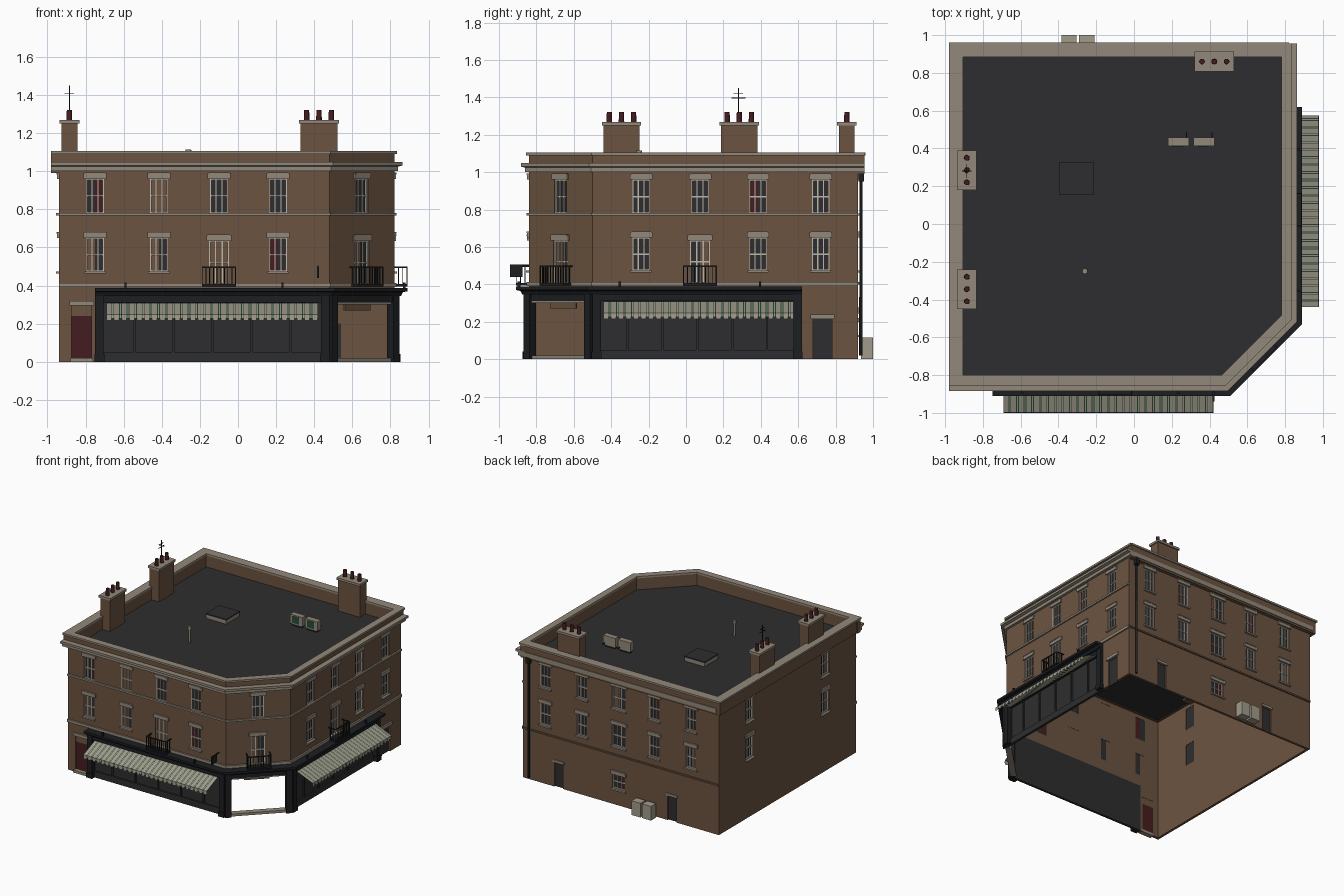
import bpy, bmesh, math
from mathutils import Matrix, Vector

if "Cube" in bpy.data.objects:
    bpy.data.objects.remove(bpy.data.objects["Cube"], do_unlink=True)

COLOURS = {
    "brick": (0.15, 0.088, 0.052), "stone": (0.29, 0.25, 0.195),
    "charcoal": (0.027, 0.027, 0.029), "black_paint": (0.012, 0.013, 0.015),
    "maroon": (0.06, 0.012, 0.014), "window_white": (0.52, 0.48, 0.41),
    "awning_cream": (0.36, 0.33, 0.26), "awning_green": (0.02, 0.07, 0.04),
}
MATS = {}
for key, rgb in COLOURS.items():
    m = bpy.data.materials.new(key)
    m.use_nodes = True
    m.diffuse_color = (*rgb, 1)
    m.node_tree.nodes["Principled BSDF"].inputs["Base Color"].default_value = (*rgb, 1)
    MATS[key] = m


def finish(name, bm, mats, matrix=Matrix()):
    mesh = bpy.data.meshes.new(name)
    bm.to_mesh(mesh)
    bm.free()
    for k in mats:
        mesh.materials.append(MATS[k])
    ob = bpy.data.objects.new(name, mesh)
    ob.matrix_world = matrix
    bpy.context.scene.collection.objects.link(ob)
    return ob


def build(name, matrix, items):
    """One object from boxes (u0, u1, y0, y1, z0, z1, colour); negative y is outward."""
    bm, mats = bmesh.new(), []
    for u0, u1, y0, y1, z0, z1, col in items:
        if col not in mats:
            mats.append(col)
        t = Matrix.Translation(((u0 + u1) / 2, (y0 + y1) / 2, (z0 + z1) / 2))
        s = Matrix.Diagonal((u1 - u0, y1 - y0, z1 - z0, 1))
        for v in bmesh.ops.create_cube(bm, size=1, matrix=t @ s)["verts"]:
            for f in v.link_faces:
                f.material_index = mats.index(col)
    return finish(name, bm, mats, matrix)


def tube(name, x, y, z0, z1, r, col, sides=12):
    bm = bmesh.new()
    bmesh.ops.create_cone(bm, cap_ends=True, segments=sides, radius1=r, radius2=r * 0.9,
                          depth=z1 - z0, matrix=Matrix.Translation((x, y, (z0 + z1) / 2)))
    ob = finish(name, bm, [col])
    bpy.context.view_layer.objects.active = ob
    ob.select_set(True)
    bpy.ops.object.shade_smooth_by_angle()
    ob.select_set(False)


def sweep(name, path, profile, col):
    """Mitred moulding: profile points are (distance outward, height)."""
    bm, rings = bmesh.new(), []
    pts = [Vector(p) for p in path]
    dirs = [(b - a).normalized() for a, b in zip(pts, pts[1:])]
    norms = [Vector((d.y, -d.x)) for d in dirs]
    for i, p in enumerate(pts):
        a, b = norms[max(i - 1, 0)], norms[min(i, len(norms) - 1)]
        n = (a + b) / (1 + a.dot(b))
        rings.append([bm.verts.new((p.x + n.x * o, p.y + n.y * o, z)) for o, z in profile])
    k = len(profile)
    for r, s in zip(rings, rings[1:]):
        for j in range(k):
            bm.faces.new((r[j], s[j], s[(j + 1) % k], r[(j + 1) % k]))
    bm.faces.new(rings[0])
    bm.faces.new(rings[-1])
    bmesh.ops.recalc_face_normals(bm, faces=bm.faces)
    return finish(name, bm, [col])


def rect(o0, o1, z0, z1):
    return [(o0, z0), (o1, z0), (o1, z1), (o0, z1)]


def wall(name, matrix, length, holes):
    """Thin brick wall with rectangular openings."""
    bm = bmesh.new()
    us = sorted({0, length, *[h[0] for h in holes], *[h[1] for h in holes]})
    zs = sorted({0, 1.0, *[h[2] for h in holes], *[h[3] for h in holes]})
    for a, b in zip(us, us[1:]):
        for c, d in zip(zs, zs[1:]):
            u, z = (a + b) / 2, (c + d) / 2
            if not any(h[0] < u < h[1] and h[2] < z < h[3] for h in holes):
                bm.faces.new([bm.verts.new((p, 0, q)) for p, q in ((a, c), (b, c), (b, d), (a, d))])
    bmesh.ops.remove_doubles(bm, verts=bm.verts, dist=1e-5)
    ob = finish(name, bm, ["brick"], matrix)
    mod = ob.modifiers.new("thickness", "SOLIDIFY")
    mod.thickness, mod.offset = 0.02, -1


def window(name, matrix, u, z0, z1, w, left, right, sill=True):
    a, b, zm, e, white = u - w / 2, u + w / 2, (z0 + z1) / 2, 0.007, "window_white"
    items = [(a, u, 0.014, 0.018, z0, z1, left), (u, b, 0.014, 0.018, z0, z1, right),
             (a, a + e, 0.004, 0.016, z0, z1, white), (b - e, b, 0.004, 0.016, z0, z1, white),
             (a, b, 0.004, 0.016, z0, z0 + e, white), (a, b, 0.004, 0.016, z1 - e, z1, white),
             (a, b, 0.006, 0.016, zm - 0.004, zm + 0.004, white),
             (a - 0.014, b + 0.014, -0.01, 0.005, z1, z1 + 0.03, "stone"),
             (a - 0.006, b + 0.006, -0.013, 0.005, z1 + 0.024, z1 + 0.032, "stone")]
    items += [(u + k * w / 6 - 0.003, u + k * w / 6 + 0.003, 0.007, 0.016, z0, z1, white) for k in (-1, 1)]
    if sill:
        items.append((a - 0.01, b + 0.01, -0.015, 0.005, z0 - 0.012, z0, "stone"))
    build(name, matrix, items)
    return (a, b, z0, z1)


def balcony(name, matrix, u):
    r, d, col = 0.09, 0.07, "black_paint"
    items = [(u - r, u + r, -d, 0, 0.395, 0.407, col), (u - r, u + r, -d, -d + 0.007, 0.493, 0.5, col)]
    for x in (u - r, u + r - 0.007):
        items.append((x, x + 0.007, -d, 0, 0.493, 0.5, col))
        items += [(x, x + 0.005, -d + k * 0.023, -d + k * 0.023 + 0.005, 0.4, 0.5, col) for k in range(3)]
    for k in range(10):
        x = u - r + k * (2 * r - 0.005) / 9
        items.append((x, x + 0.005, -d, -d + 0.005, 0.4, 0.5, col))
    build(name, matrix, items)


def shopfront(name, matrix, u0, u1):
    col, n = "black_paint", 6
    items = [(u0, u1, 0.012, 0.02, 0, 0.385, "charcoal"), (u0, u1, -0.02, 0.012, 0.31, 0.385, col),
             (u0, u1, 0.0, 0.012, 0, 0.05, "charcoal")]
    for a in (u0, u1 - 0.045):
        items += [(a, a + 0.045, -0.028, 0.012, 0, 0.385, col), (a - 0.004, a + 0.049, -0.034, 0, 0, 0.04, col)]
    for k in range(1, n):
        x = u0 + (u1 - u0) * k / n
        items.append((x - 0.006, x + 0.006, 0.002, 0.012, 0.05, 0.31, "charcoal"))
    for t in (0.13, 0.8):
        x = u0 + (u1 - u0) * t
        items.append((x - 0.006, x + 0.006, -0.06, -0.045, 0.385, 0.415, col))
    build(name, matrix, items)


def awning(name, matrix, u0, u1):
    """Sloping striped canvas with a hanging, scalloped valance."""
    bm, u, i = bmesh.new(), u0, 0
    steps = [0.026, 0.004, 0.006, 0.004]
    while u < u1 - 1e-4:
        b = min(u + steps[i % 4], u1)
        low = 0.216 if i % 4 == 0 else 0.226
        prof = [(-0.015, 0.308), (-0.158, 0.248), (-0.16, low)]
        for (y0, z0), (y1, z1) in zip(prof, prof[1:]):
            f = bm.faces.new([bm.verts.new(p) for p in ((u, y0, z0), (u, y1, z1), (b, y1, z1), (b, y0, z0))])
            f.material_index = i % 2
        u, i = b, i + 1
    bmesh.ops.remove_doubles(bm, verts=bm.verts, dist=1e-5)
    finish(name, bm, ["awning_cream", "awning_green"], matrix)


# Facade frames: u runs along the wall, y points inward
def frame(x, y, deg):
    return Matrix.Translation((x, y, 0)) @ Matrix.Rotation(math.radians(deg), 4, "Z")


FRONT, CORNER, RIGHT = frame(-0.94, -0.84, 0), frame(0.48, -0.84, 45), frame(0.82, -0.5, 90)
BACK, LEFT = frame(0.82, 0.92, 180), frame(-0.94, 0.92, 270)
D, M, B = "charcoal", "maroon", "brick"
UP, LOW, TALL = (0.78, 0.96), (0.475, 0.65), (0.405, 0.635)

# Windows: (position, upper curtains, lower curtains); the balcony column has a tall door window
facades = {
    "front": (FRONT, 1.42, 2, [(0.19, (D, M), (B, D)), (0.525, (B, B), (B, D)), (0.84, (D, D), (B, B)), (1.15, (D, D), (M, D))]),
    "corner": (CORNER, 0.481, 0, [(0.24, (D, D), (B, D))]),
    "right": (RIGHT, 1.42, 1, [(0.26, (D, D), (D, D)), (0.575, (D, D), (D, B)), (0.885, (M, D), (D, D)), (1.22, (D, D), (D, D))]),
    "back": (BACK, 1.76, -1, [(0.2, (D, D), (D, D)), (0.53, (D, D), (D, D)), (0.86, (B, D), (D, D)), (1.18, (D, M), (D, D)), (1.51, (D, D), (D, B))]),
    "left": (LEFT, 1.76, -1, [(0.395, (D, D), (D, D)), (1.365, (D, D), (D, D))]),
}
openings = {
    "front": [(0.19, 1.42, 0, 0.385), (0.065, 0.17, 0, 0.295)],
    "corner": [(0.03, 0.451, 0.0, 0.305)],
    "right": [(0, 1.12, 0, 0.385), (1.18, 1.28, 0, 0.215)],
    "back": [(0.28, 0.36, 0, 0.2), (1.3, 1.38, 0, 0.2)],
    "left": [],
}
for side, (mx, length, tall, cols) in facades.items():
    holes = openings[side]
    for i, (u, up, low) in enumerate(cols):
        street = side in ("front", "corner", "right")
        wide = 0.12 if side == "back" and i == 2 else 0.092
        holes.append(window(f"{side}_upper_window_{i}", mx, u, *UP, wide, *up, not street))
        z = TALL if i == tall else LOW
        holes.append(window(f"{side}_lower_window_{i}", mx, u, *z, 0.105 if i == tall else wide, *low, i != tall))
        if i == tall:
            balcony(f"{side}_balcony", mx, u)
    if side == "back":
        holes.append(window("back_ground_window", mx, 0.86, 0.13, 0.245, 0.11, D, M))
    wall(f"{side}_wall", mx, length, holes)

# Ground floor: shopfronts, awnings, doors and open corner entrance
shopfront("front_shopfront", FRONT, 0.19, 1.42)
shopfront("right_shopfront", RIGHT, 0, 1.12)
awning("front_awning", FRONT, 0.25, 1.36)
awning("right_awning", RIGHT, 0.06, 1.075)
build("front_door", FRONT, [(0.065, 0.17, 0.012, 0.018, 0.02, 0.24, M), (0.065, 0.17, 0.012, 0.018, 0.24, 0.295, B),
                            (0.055, 0.185, -0.012, 0.005, 0.295, 0.32, "stone"), (0.06, 0.18, -0.02, 0.02, 0, 0.02, "stone")])
build("right_door", RIGHT, [(1.18, 1.28, 0.012, 0.018, 0, 0.215, D), (1.165, 1.295, -0.012, 0.005, 0.215, 0.24, "stone")])
for i, u in enumerate((0.28, 1.3)):
    build(f"back_door_{i}", BACK, [(u, u + 0.08, 0.012, 0.018, 0, 0.2, D), (u - 0.01, u + 0.09, -0.008, 0.005, 0.2, 0.22, "stone")])
build("corner_entrance", CORNER, [
    (-0.01, 0.035, -0.03, 0.02, 0, 0.385, "black_paint"), (0.446, 0.491, -0.03, 0.02, 0, 0.385, "black_paint"),
    (0, 0.481, -0.02, 0.0, 0.31, 0.385, "black_paint"), (0.03, 0.451, -0.015, 0.02, 0.3, 0.31, "stone"),
    (0.03, 0.451, -0.012, 0.035, 0, 0.02, "stone"), (0.14, 0.33, 0.025, 0.035, 0.27, 0.305, B)])
build("hanging_sign", FRONT, [(1.355, 1.365, -0.1, -0.035, 0.44, 0.5, "black_paint"), (1.357, 1.363, -0.1, 0, 0.5, 0.506, "black_paint")])

# Mouldings along the street sides, then the rear sides
street = [(-0.94, -0.84), (0.48, -0.84), (0.82, -0.5), (0.82, 0.92)]
street_long = [(-0.98, -0.84), *street[1:3], (0.82, 0.955)]
rear = [(0.82, 0.92), (-0.94, 0.92), (-0.94, -0.84)]
sweep("shop_cornice", [(-0.75, -0.84), *street[1:3], (0.82, 0.62)],
      [(0, 0.345), (0.035, 0.345), (0.045, 0.365), (0.07, 0.37), (0.07, 0.388), (0, 0.388)], "black_paint")
sweep("first_floor_band", street, rect(-0.005, 0.012, 0.392, 0.414), "stone")
sweep("second_floor_band", street, rect(-0.005, 0.012, 0.768, 0.782), "stone")
sweep("rear_band", rear[:2], rect(-0.005, 0.01, 0.4, 0.412), "brick")
sweep("street_cornice", street_long, [(0, 1.0), (0.02, 1.0), (0.02, 1.024), (0.043, 1.03), (0.043, 1.048), (0, 1.048)], "stone")
sweep("street_parapet", street_long, rect(-0.035, 0, 0.99, 1.09), "brick")
sweep("street_coping", street_long, rect(-0.04, 0.015, 1.09, 1.105), "stone")
sweep("rear_cornice", rear[:2], rect(-0.01, 0.035, 1.005, 1.04), "stone")
sweep("rear_parapet", rear, rect(-0.03, 0.03, 0.99, 1.09), "brick")
sweep("rear_coping", rear, rect(-0.035, 0.04, 1.09, 1.105), "stone")

# Flat roof
bm = bmesh.new()
bm.faces.new([bm.verts.new((x, y, 0.995)) for x, y in [*street, (-0.94, 0.92)]])
finish("flat_roof", bm, ["charcoal"])

# Chimneys with three pots each
for i, (x, y, along_x) in enumerate([(-0.885, 0.285, False), (-0.885, -0.345, False), (0.425, 0.86, True)]):
    mx = frame(x, y, 0 if along_x else 90)
    build(f"chimney_{i}", mx, [(-0.097, 0.097, -0.042, 0.042, 0.98, 1.25, "brick"),
                               (-0.105, 0.105, -0.052, 0.052, 1.25, 1.268, "stone")])
    for k in (-1, 0, 1):
        p = mx @ Vector((k * 0.065, 0, 0))
        tube(f"chimney_pot_{i}_{k + 1}", p.x, p.y, 1.265, 1.322, 0.015, "maroon")

# Aerial, roof hatch, vent and cooling units
build("aerial", frame(-0.885, 0.28, 0), [(-0.003, 0.003, -0.003, 0.003, 1.27, 1.45, "black_paint")]
      + [(-0.002, 0.002, -h, h, z, z + 0.004, "black_paint") for h, z in ((0.025, 1.42), (0.037, 1.395))]
      + [(-0.025, 0.025, -0.002, 0.002, 1.405, 1.409, "black_paint")])
build("roof_hatch", frame(-0.305, 0.24, 0), [(-0.09, 0.09, -0.085, 0.085, 0.99, 1.025, "stone"),
                                             (-0.092, 0.092, -0.087, 0.087, 1.025, 1.035, "charcoal")])
tube("vent_pipe", -0.26, -0.25, 0.99, 1.1, 0.009, "stone")
tube("vent_cap", -0.26, -0.25, 1.1, 1.115, 0.016, "stone")
for i, x in enumerate((0.18, 0.315)):
    build(f"roof_cooling_unit_{i}", frame(x, 0.435, 0), [
        (0, 0.11, -0.022, 0.022, 1.01, 1.085, "stone"), (0.02, 0.08, -0.025, -0.02, 1.02, 1.075, "awning_green"),
        (0.01, 0.1, -0.015, 0.015, 0.99, 1.01, "black_paint"), (0.095, 0.1, 0, 0.05, 1.02, 1.026, "black_paint")])
for i, x in enumerate((-0.385, -0.29)):
    build(f"yard_cooling_unit_{i}", frame(x, 0.965, 0), [(0, 0.08, -0.03, 0.035, 0, 0.115, "awning_cream")])

# Rear drainpipe
tube("drainpipe", 0.76, 0.935, 0.02, 1.0, 0.009, "black_paint")
build("drain_hopper", frame(0.76, 0.937, 0), [(-0.016, 0.016, -0.015, 0.015, 0.95, 1.0, "black_paint")])
